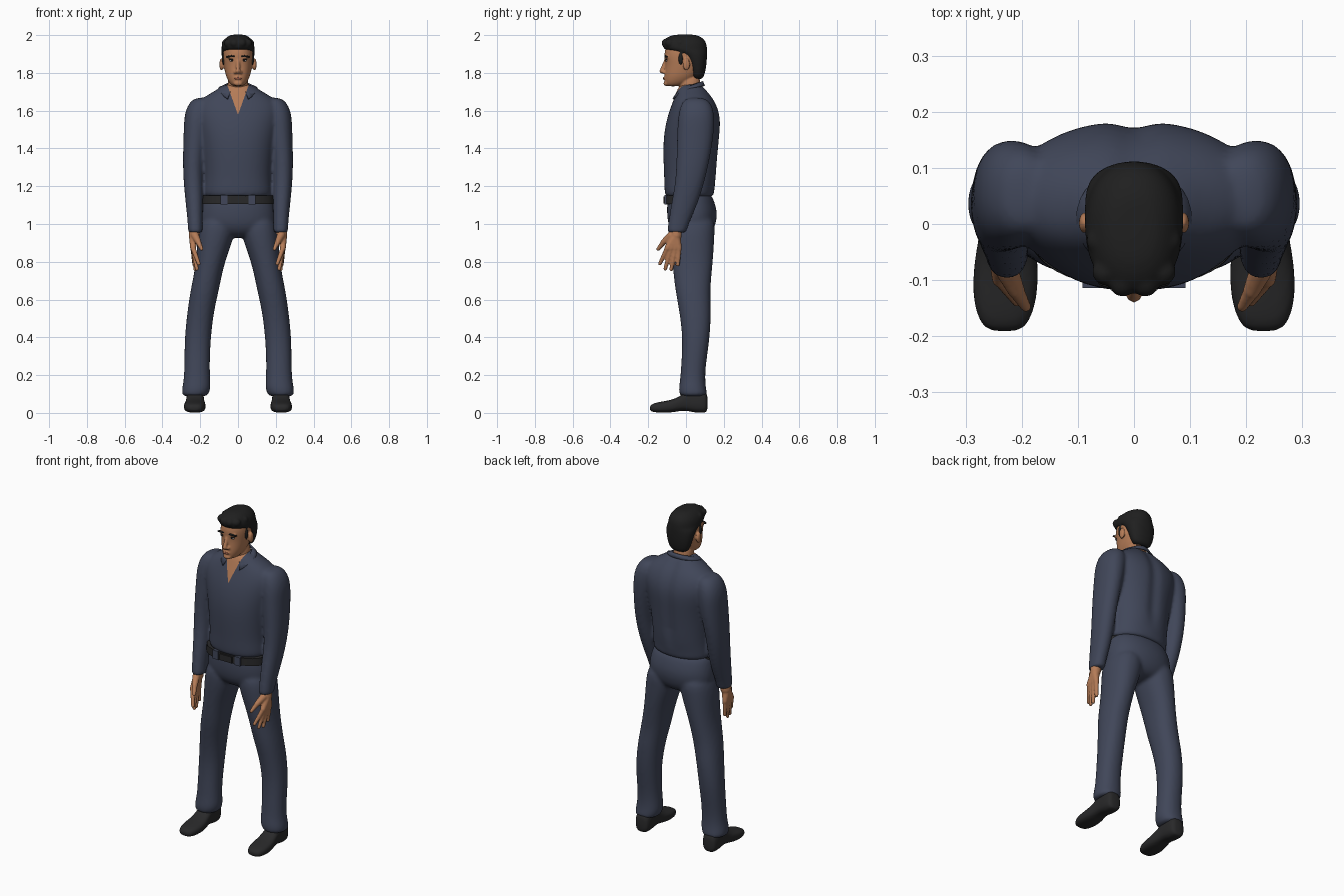
import bpy, bmesh, math
from mathutils import Vector, Matrix

cube = bpy.data.objects.get("Cube")
if cube:
    bpy.data.objects.remove(cube)


def material(name, rgb):
    m = bpy.data.materials.new(name)
    m.use_nodes = True
    m.diffuse_color = (*rgb, 1)
    m.node_tree.nodes["Principled BSDF"].inputs["Base Color"].default_value = (*rgb, 1)
    return m


NAVY = material("navy cloth", (0.052, 0.062, 0.1))
SKIN = material("skin", (0.46, 0.2, 0.095))
HAIR = material("black hair", (0.014, 0.014, 0.014))
LEATHER = material("dark leather", (0.022, 0.022, 0.023))
LIPS = material("lips", (0.3, 0.1, 0.06))
WHITE = material("eye white", (0.45, 0.42, 0.4))


def loft(bm, sections, axis="z", power=2.2, n=20):
    """Closed skin over rings given as (position, x centre, low, high, x radius)."""
    rings = []
    for t, cx, lo, hi, r in sections:
        ring = []
        for i in range(n):
            a = math.tau * i / n
            c, s = (math.copysign(abs(f) ** (2 / power), f) for f in (math.cos(a), math.sin(a)))
            x, d = cx + r * c, (lo + hi) / 2 + (hi - lo) / 2 * s
            ring.append(bm.verts.new((x, d, t) if axis == "z" else (x, t, d)))
        rings.append(ring)
    for p, q in zip(rings, rings[1:]):
        for i in range(n):
            j = (i + 1) % n
            bm.faces.new((p[i], p[j], q[j], q[i]))
    bm.faces.new(rings[0])
    bm.faces.new(rings[-1])


def ball(bm, centre, size):
    bmesh.ops.create_uvsphere(bm, u_segments=14, v_segments=8, radius=1,
                              matrix=Matrix.Translation(centre) @ Matrix.Diagonal((*size, 1)))


def limb(bm, p, q, r0, r1, steps=9):
    """Tapered round limb as a chain of balls, fused later."""
    for i in range(steps):
        f = i / (steps - 1)
        r = r0 + (r1 - r0) * f
        ball(bm, Vector(p).lerp(Vector(q), f), (r, r, r))


def box(bm, centre, size):
    bmesh.ops.create_cube(bm, size=1,
                          matrix=Matrix.Translation(centre) @ Matrix.Diagonal((*size, 1)))


def flip(sections, s):
    return [(t, cx * s, lo, hi, r) for t, cx, lo, hi, r in sections]


def finish(name, bm, mat, voxel=0, smooth=4, subdivide=True, angle=60):
    """Turn the pieces into one object, optionally fused into one soft surface."""
    bmesh.ops.recalc_face_normals(bm, faces=bm.faces)
    mesh = bpy.data.meshes.new(name)
    bm.to_mesh(mesh)
    bm.free()
    ob = bpy.data.objects.new(name, mesh)
    bpy.context.collection.objects.link(ob)
    if voxel:
        if subdivide:
            ob.modifiers.new("round", "SUBSURF").levels = 2
        fuse = ob.modifiers.new("fuse", "REMESH")
        fuse.mode, fuse.voxel_size = "VOXEL", voxel
        soft = ob.modifiers.new("soften", "SMOOTH")
        soft.factor, soft.iterations = 0.5, smooth
        dg = bpy.context.evaluated_depsgraph_get()
        ob.data = bpy.data.meshes.new_from_object(ob.evaluated_get(dg))
        ob.modifiers.clear()
    ob.data.materials.clear()
    ob.data.materials.append(mat)
    bpy.ops.object.select_all(action="DESELECT")
    ob.select_set(True)
    bpy.context.view_layer.objects.active = ob
    bpy.ops.object.shade_smooth_by_angle(angle=math.radians(angle))
    return ob


# Shirt: torso and sleeves fused together
bm = bmesh.new()
loft(bm, [(1.14, 0, -.105, .14, .174), (1.155, 0, -.113, .15, .182), (1.19, 0, -.116, .152, .182),
          (1.25, 0, -.117, .164, .178), (1.35, 0, -.122, .172, .186), (1.45, 0, -.122, .181, .2),
          (1.55, 0, -.106, .19, .225), (1.62, 0, -.082, .172, .232), (1.67, 0, -.062, .145, .19),
          (1.705, 0, -.05, .115, .12), (1.745, 0, -.032, .088, .07)])
SLEEVE = [(1.67, .19, 0, .1, .035), (1.64, .2, -.025, .135, .062), (1.58, .215, -.042, .152, .07),
          (1.5, .222, -.047, .15, .066), (1.4, .232, -.05, .137, .059), (1.3, .238, -.052, .117, .054),
          (1.2, .235, -.06, .092, .052), (1.1, .23, -.08, .06, .046), (1.0, .227, -.095, .015, .039),
          (.96, .226, -.1, .002, .039), (.953, .226, -.095, -.003, .034)]
for s in (1, -1):
    loft(bm, flip(SLEEVE, s))
shirt = finish("shirt", bm, NAVY, 0.01)

# Spine groove, then a cleanly cut open neck
shirt.data.materials.append(SKIN)
bm = bmesh.new()
bm.from_mesh(shirt.data)
for v in bm.verts:
    if v.co.y > 0.05 and v.co.z > 1.2:
        v.co.y -= 0.012 * math.exp(-(v.co.x / 0.035) ** 2) * min(1, (v.co.z - 1.2) * 8)
TIP, SLOPE = 1.578, 0.36
for s in (1, -1):
    bmesh.ops.bisect_plane(bm, geom=bm.verts[:] + bm.edges[:] + bm.faces[:],
                           plane_co=(0, 0, TIP), plane_no=(s, 0, -SLOPE))
for f in bm.faces:
    c = f.calc_center_median()
    if c.y < 0.01 and abs(c.x) < (c.z - TIP) * SLOPE:
        f.material_index = 1
bm.to_mesh(shirt.data)
bm.free()

# Collar: folded strip, longer at the front points
bm = bmesh.new()
pairs = []
for i in range(25):
    a = math.radians(-150 + 12.5 * i)
    s, c, f = math.sin(a), math.cos(a), (1 - math.cos(a)) / 2
    pairs.append((bm.verts.new((.066 * s, .022 + .068 * c, 1.757 - .045 * f)),
                  bm.verts.new(((.09 + .025 * f) * s, .022 + (.078 + .032 * f) * c,
                                1.732 - .082 * f ** 3))))
for p, q in zip(pairs, pairs[1:]):
    bm.faces.new((p[0], p[1], q[1], q[0]))
collar = finish("collar", bm, NAVY)
collar.modifiers.new("thickness", "SOLIDIFY").thickness = 0.009

# Trousers: hips and legs fused together
bm = bmesh.new()
loft(bm, [(1.18, 0, -.085, .125, .165), (1.12, 0, -.101, .152, .19), (1.06, 0, -.103, .168, .201),
          (1.0, 0, -.097, .16, .203), (.955, 0, -.075, .14, .17), (.925, 0, -.03, .1, .1)])
LEG = [(1.06, .1, -.085, .155, .09), (.95, .113, -.09, .153, .103), (.8, .146, -.074, .144, .074),
       (.65, .176, -.058, .127, .076), (.55, .196, -.038, .134, .071), (.4, .214, -.017, .128, .07),
       (.25, .217, -.026, .104, .067), (.17, .217, -.032, .102, .071), (.125, .221, -.04, .108, .077),
       (.095, .228, -.034, .113, .069), (.088, .228, -.028, .107, .062)]
for s in (1, -1):
    loft(bm, flip(LEG, s))
finish("trousers", bm, NAVY, 0.01)

# Belt, buckle and cloth loops
bm = bmesh.new()
loft(bm, [(1.105, 0, -.113, .1, .19), (1.15, 0, -.113, .1, .188)], n=48)
finish("belt", bm, LEATHER, angle=40)
bm = bmesh.new()
box(bm, (0, -.112, 1.127), (.08, .014, .038))
finish("belt_buckle", bm, LEATHER, angle=30)
bm = bmesh.new()
for s in (1, -1):
    box(bm, (.074 * s, -.1, 1.128), (.036, .028, .052))
finish("belt_loops", bm, NAVY, angle=30)

# Shoes and hands, one per side
SHOE = [(-.192, .231, .012, .036, .024), (-.178, .231, .004, .05, .045), (-.13, .23, 0, .06, .059),
        (-.07, .228, .002, .07, .058), (-.025, .227, .012, .092, .05), (.01, .227, .01, .125, .046),
        (.05, .227, 0, .125, .048), (.095, .227, 0, .12, .047), (.116, .227, .004, .1, .035)]
FINGERS = [(-.098, .208, -.138, .79), (-.078, .218, -.11, .763),
           (-.057, .226, -.078, .76), (-.037, .232, -.043, .785)]
for s, side in ((1, "left"), (-1, "right")):
    bm = bmesh.new()
    loft(bm, flip(SHOE, s), axis="y", power=2.8)
    finish(side + "_shoe", bm, LEATHER, 0.007, 2)

    bm = bmesh.new()
    limb(bm, (.228 * s, -.05, .99), (.232 * s, -.052, .94), .031, .03)
    for base_y, x, y, z in FINGERS:
        base = (.238 * s, base_y, .873)
        limb(bm, (.234 * s, -.055, .935), base, .026, .016)
        limb(bm, base, (x * s, y, z), .0145, .0105, 14)
    limb(bm, (.228 * s, -.078, .94), (.21 * s, -.118, .905), .022, .016)
    limb(bm, (.21 * s, -.118, .905), (.193 * s, -.147, .868), .015, .0105)
    finish(side + "_hand", bm, SKIN, 0.005, 3, subdivide=False)

# Head: skull, jaw, neck, nose and ears fused together
bm = bmesh.new()
loft(bm, [(1.728, 0, -.1, -.04, .026), (1.745, 0, -.114, .02, .046), (1.78, 0, -.115, .06, .064),
          (1.81, 0, -.113, .08, .071), (1.85, 0, -.11, .095, .078), (1.885, 0, -.117, .1, .081),
          (1.93, 0, -.113, .1, .079), (1.97, 0, -.085, .075, .055), (1.985, 0, -.05, .04, .03)])
loft(bm, [(1.62, 0, -.04, .08, .06), (1.7, 0, -.037, .076, .056), (1.8, 0, -.034, .082, .057)])
limb(bm, (0, -.108, 1.865), (0, -.127, 1.81), .009, .014)
for s in (1, -1):
    ball(bm, (.014 * s, -.114, 1.803), (.01, .014, .009))
    ball(bm, (.088 * s, .002, 1.845), (.011, .02, .034))
    ball(bm, (.033 * s, -.102, 1.884), (.03, .01, .008))
ball(bm, (0, -.11, 1.772), (.022, .011, .01))
ball(bm, (0, -.104, 1.744), (.026, .016, .014))
head = finish("head", bm, SKIN, 0.005, 3)
bpy.context.view_layer.update()


def on_face(x, z, sink):
    """Point just under the front skin at x, z."""
    return head.ray_cast(Vector((x, -1, z)), Vector((0, 1, 0)))[1] + Vector((0, sink, 0))


# Eyes, brows and mouth as thin inlays
brows, whites, irises, lips = (bmesh.new() for _ in range(4))
for s in (1, -1):
    ball(brows, on_face(.034 * s, 1.888, .002), (.024, .007, .0055))
    ball(brows, on_face(.052 * s, 1.885, .003), (.012, .008, .005))
    ball(whites, on_face(.033 * s, 1.865, .001), (.014, .004, .0055))
    ball(irises, on_face(.032 * s, 1.866, -.001), (.006, .004, .005))
    ball(irises, on_face(.033 * s, 1.871, .001), (.017, .005, .0025))
ball(lips, on_face(0, 1.771, .001), (.021, .004, .006))
for name, part, mat in (("eyebrows", brows, HAIR), ("eye_whites", whites, WHITE),
                        ("irises_and_lashes", irises, HAIR), ("lips", lips, LIPS)):
    finish(name, part, mat)

# Hair: short cap with sideburns
bm = bmesh.new()
loft(bm, [(1.765, 0, .04, .086, .045), (1.79, 0, .026, .099, .066), (1.84, 0, .014, .109, .08),
          (1.89, 0, -.015, .112, .088), (1.912, 0, -.06, .113, .089), (1.922, 0, -.122, .113, .089),
          (1.955, 0, -.128, .111, .087), (1.982, 0, -.115, .095, .07), (2.0, 0, -.075, .06, .045),
          (2.003, 0, -.04, .03, .02)])
for s in (1, -1):
    ball(bm, (.076 * s, -.028, 1.875), (.01, .014, .036))
    for x, y in ((.02, -.105), (.05, -.085), (.06, -.03)):
        ball(bm, (x * s, y, 1.958), (.026, .026, .024))
finish("hair", bm, HAIR, 0.006, 3)
